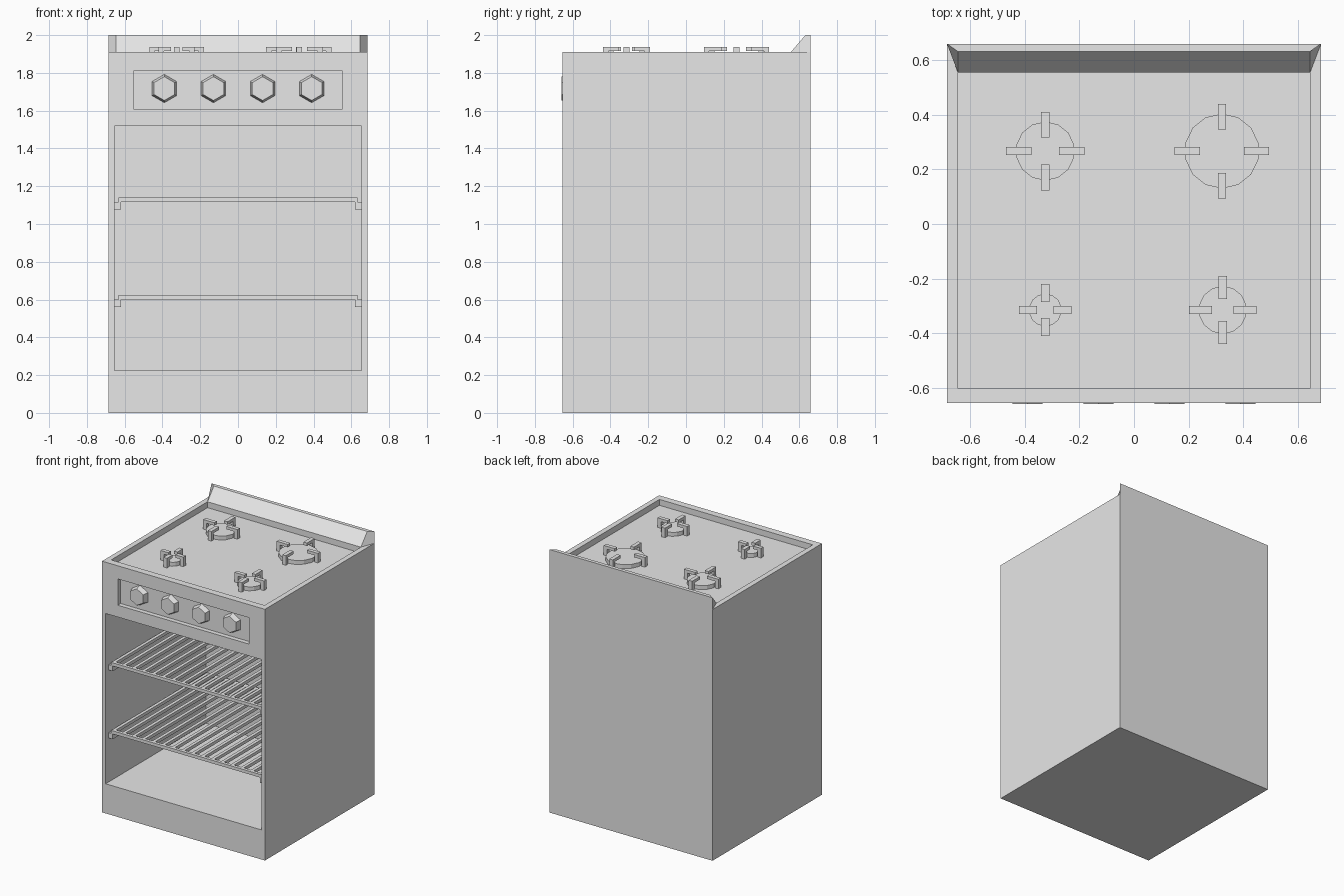
import bpy
import bmesh
from math import radians
from mathutils import Matrix, Vector

if "Cube" in bpy.data.objects:
    bpy.data.objects.remove(bpy.data.objects["Cube"], do_unlink=True)

# Single enamel colour
grey = bpy.data.materials.new("grey enamel")
grey.use_nodes = True
grey.diffuse_color = (0.8, 0.8, 0.8, 1)
grey.node_tree.nodes["Principled BSDF"].inputs["Base Color"].default_value = (0.8, 0.8, 0.8, 1)


def finish(bm, name):
    bmesh.ops.recalc_face_normals(bm, faces=bm.faces)
    mesh = bpy.data.meshes.new(name)
    bm.to_mesh(mesh)
    bm.free()
    mesh.materials.append(grey)
    obj = bpy.data.objects.new(name, mesh)
    bpy.context.collection.objects.link(obj)
    return obj


def add_box(bm, lo, hi):
    lo, hi = Vector(lo), Vector(hi)
    m = Matrix.Translation((lo + hi) / 2) @ Matrix.Diagonal((*(hi - lo), 1))
    return bmesh.ops.create_cube(bm, size=1, matrix=m)["verts"]


def box(name, lo, hi):
    bm = bmesh.new()
    add_box(bm, lo, hi)
    return finish(bm, name)


W, FRONT, BACK, TOP = 0.685, -0.655, 0.66, 1.91
HOB = 1.865

# Body with oven cavity, control panel recess and sunken hob
body = box("body", (-W, FRONT, 0), (W, BACK, TOP))
cuts = [
    box("oven_cutter", (-0.655, -1, 0.225), (0.655, 0.55, 1.52)),
    box("panel_cutter", (-0.553, -1, 1.61), (0.553, -0.62, 1.81)),
    box("hob_cutter", (-0.645, -0.602, HOB), (0.645, 0.555, 2.2)),
]
bpy.context.view_layer.objects.active = body
for cutter in cuts:
    cutter.hide_render = True
    mod = body.modifiers.new("recess", "BOOLEAN")
    mod.operation = "DIFFERENCE"
    mod.solver = "EXACT"
    mod.object = cutter
    bpy.ops.object.modifier_apply(modifier=mod.name)
    bpy.data.objects.remove(cutter, do_unlink=True)

# Sloped splashback with angled ends
bm = bmesh.new()
for v in add_box(bm, (-1, 0, TOP), (1, 1, 2)):
    side = 1 if v.co.x > 0 else -1
    if v.co.y > 0.5:
        v.co.x, v.co.y = side * W, BACK
    else:
        v.co.x, v.co.y = side * 0.645, 0.632 if v.co.z > 1.95 else 0.555
finish(bm, "splashback")

# Hexagonal tapered control knobs
for i in range(4):
    bm = bmesh.new()
    m = Matrix.Translation((-0.39 + 0.26 * i, -0.64, 1.717)) @ Matrix.Rotation(radians(90), 4, "X")
    m = m @ Matrix.Rotation(radians(30), 4, "Z")
    bmesh.ops.create_cone(bm, cap_ends=True, segments=6, radius1=0.075, radius2=0.063,
                          depth=0.04, matrix=m)
    # Stand the hexagon on a corner
    if max(v.co.z for v in bm.verts) < 1.717 + 0.07:
        bmesh.ops.rotate(bm, verts=bm.verts, cent=(-0.39 + 0.26 * i, 0, 1.717),
                         matrix=Matrix.Rotation(radians(30), 3, "Y"))
    finish(bm, f"knob_{i + 1}")


# Burner disc and four hooked pan supports
def burner(name, x, y, radius, inner):
    bm = bmesh.new()
    bmesh.ops.create_cone(bm, cap_ends=True, segments=14, radius1=radius, radius2=radius,
                          depth=0.03, matrix=Matrix.Translation((x, y, HOB + 0.015)))
    finish(bm, name + "_burner")
    bm = bmesh.new()
    outer, post, half = radius + 0.036, radius + 0.008, 0.015
    outline = [(outer, HOB), (outer, 1.938), (inner, 1.938), (inner, 1.916),
               (post, 1.916), (post, HOB)]
    for k in range(4):
        turn = Matrix.Translation((x, y, 0)) @ Matrix.Rotation(radians(90 * k), 4, "Z")
        face = bm.faces.new([bm.verts.new(turn @ Vector((r, -half, z))) for r, z in outline])
        ext = bmesh.ops.extrude_face_region(bm, geom=[face])["geom"]
        bmesh.ops.translate(bm, verts=[g for g in ext if isinstance(g, bmesh.types.BMVert)],
                            vec=turn.to_3x3() @ Vector((0, 2 * half, 0)))
    finish(bm, name + "_pan_support")


burner("back_right", -0.325, 0.267, 0.108, 0.05)
burner("back_left", 0.322, 0.267, 0.137, 0.08)
burner("front_right", -0.325, -0.315, 0.06, 0.03)
burner("front_left", 0.325, -0.315, 0.088, 0.04)

# Oven racks resting on side ledges
for name, z in (("upper", 1.117), ("lower", 0.6)):
    near, far, half, t = -0.62, 0.53, 0.633, 0.024
    for side, sx in (("left", 1), ("right", -1)):
        xs = sorted((sx * 0.655, sx * 0.62))
        box(f"{name}_{side}_ledge", (xs[0], near, z - 0.04), (xs[1], far, z))
    bm = bmesh.new()
    for y in (near, far - t):
        add_box(bm, (-half, y, z), (half, y + t, z + t))
    bars = 16
    for i in range(bars):
        x = -half + (2 * half - t) * i / (bars - 1)
        add_box(bm, (x, near + t, z), (x + t, far - t, z + t))
    finish(bm, f"{name}_rack")
